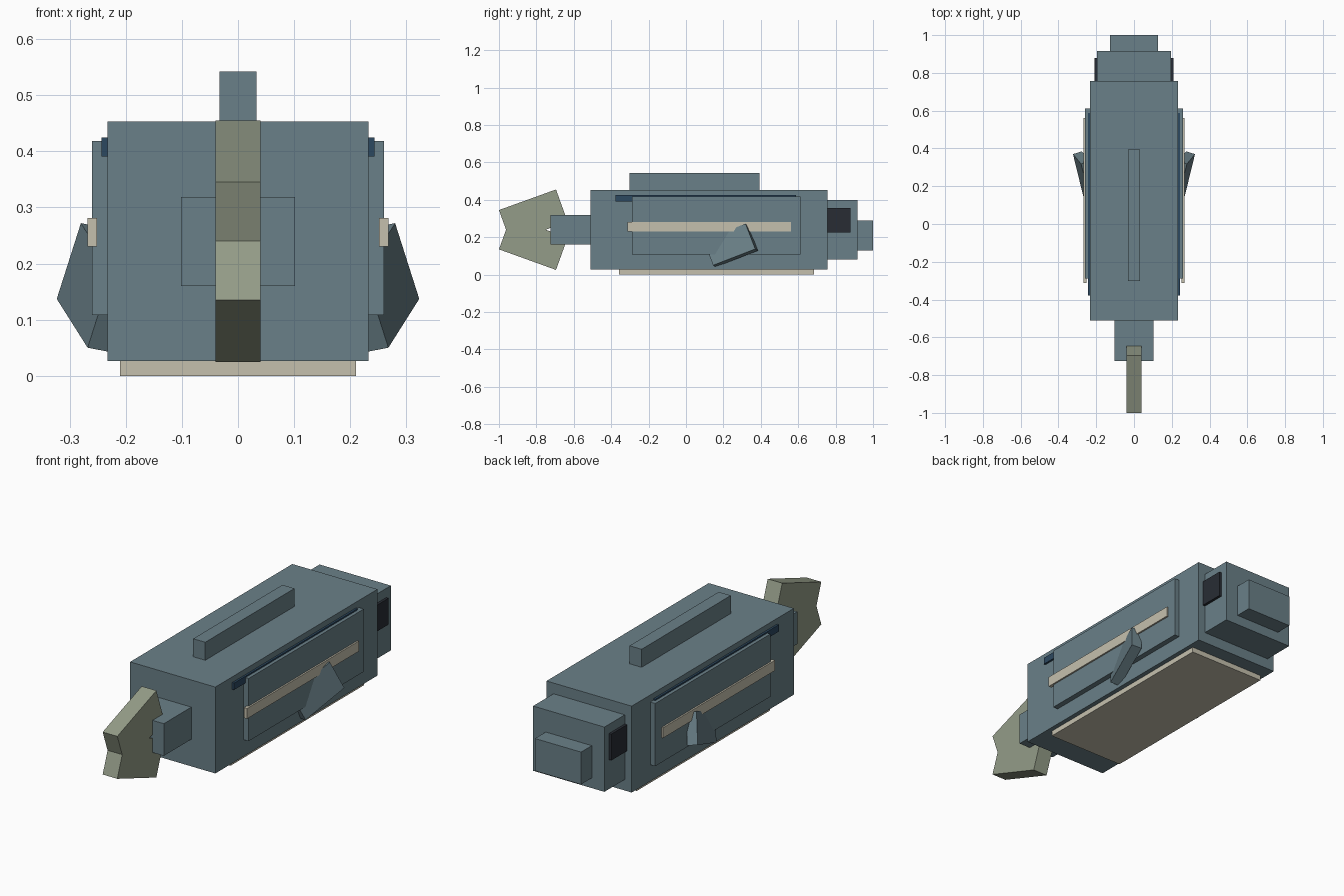
import bpy, bmesh
from mathutils import Matrix, Vector

if "Cube" in bpy.data.objects:
    bpy.data.objects.remove(bpy.data.objects["Cube"], do_unlink=True)


def material(name, *rgb):
    """Flat material from 0-255 display colour."""
    lin = [((c / 255 + 0.055) / 1.055) ** 2.4 for c in rgb] + [1]
    mat = bpy.data.materials.new(name)
    mat.use_nodes = True
    mat.diffuse_color = lin
    mat.node_tree.nodes["Principled BSDF"].inputs["Base Color"].default_value = lin
    return mat


slate = material("slate blue", 106, 128, 136)
cream = material("cream", 197, 192, 174)
sage = material("sage green", 148, 156, 136)
navy = material("navy", 44, 72, 96)
black = material("eye black", 40, 44, 52)


def finish(name, bm, mat):
    bmesh.ops.recalc_face_normals(bm, faces=bm.faces)
    mesh = bpy.data.meshes.new(name)
    bm.to_mesh(mesh)
    bm.free()
    mesh.materials.append(mat)
    obj = bpy.data.objects.new(name, mesh)
    bpy.context.collection.objects.link(obj)
    return obj


def slab(name, mat, centre, a, b, c):
    """Block spanned by three edge vectors around a centre."""
    m = Matrix((a, b, c)).transposed().to_4x4()
    m.translation = centre
    bm = bmesh.new()
    bmesh.ops.create_cube(bm, size=1, matrix=m)
    return finish(name, bm, mat)


def box(name, mat, x, y, z):
    """Upright block from its x, y and z ranges."""
    lo, hi = Vector((x[0], y[0], z[0])), Vector((x[1], y[1], z[1]))
    d = hi - lo
    return slab(name, mat, (lo + hi) / 2, (d.x, 0, 0), (0, d.y, 0), (0, 0, d.z))


def centred(name, mat, half, y, z):
    return box(name, mat, (-half, half), y, z)


# Body blocks
centred("body", slate, 0.233, (-0.51, 0.757), (0.026, 0.453))
centred("head", slate, 0.195, (0.74, 0.916), (0.08, 0.40))
centred("snout", slate, 0.126, (0.90, 1.0), (0.13, 0.29))
centred("tail_stalk", slate, 0.102, (-0.725, -0.50), (0.16, 0.319))
centred("back_fin", slate, 0.033, (-0.303, 0.394), (0.44, 0.542))
centred("belly_plate", cream, 0.21, (-0.358, 0.685), (0, 0.04))

# Forked tail: half outline mirrored about its mid height
mid = 0.24
upper = [(-0.962, 0), (-1, 0.105), (-0.695, 0.215), (-0.633, 0.043), (-0.75, 0)]
outline = upper + [(y, -z) for y, z in upper[-2:0:-1]]
bm = bmesh.new()
face = bm.faces.new([bm.verts.new((-0.04, y, mid + z)) for y, z in outline])
side = bmesh.ops.extrude_face_region(bm, geom=[face])["geom"]
bmesh.ops.translate(bm, vec=(0.08, 0, 0),
                    verts=[v for v in side if isinstance(v, bmesh.types.BMVert)])
finish("tail_fin", bm, sage)

# Side details, built on both sides
for name, s in (("left", 1), ("right", -1)):
    def flank(part, mat, inner, outer, y, z):
        box(f"{name}_{part}", mat, sorted((s * inner, s * outer)), y, z)

    flank("side_panel", slate, 0.22, 0.26, (-0.288, 0.612), (0.108, 0.418))
    flank("side_stripe", cream, 0.251, 0.268, (-0.313, 0.562), (0.23, 0.281))
    flank("upper_line", navy, 0.22, 0.243, (-0.378, 0.588), (0.391, 0.425))
    flank("eye", black, 0.18, 0.208, (0.75, 0.88), (0.225, 0.355))

    # Tilted flipper sunk into the flank
    top, tip, low = (Vector((s * x, y, z)) for x, y, z in
                     ((0.28, 0.318, 0.272), (0.323, 0.37, 0.137), (0.268, 0.145, 0.05)))
    thick = Vector((s * -0.047, 0.0145, -0.009))
    slab(f"{name}_flipper", slate, (top + low + thick) / 2, tip - top, low - tip, thick)
